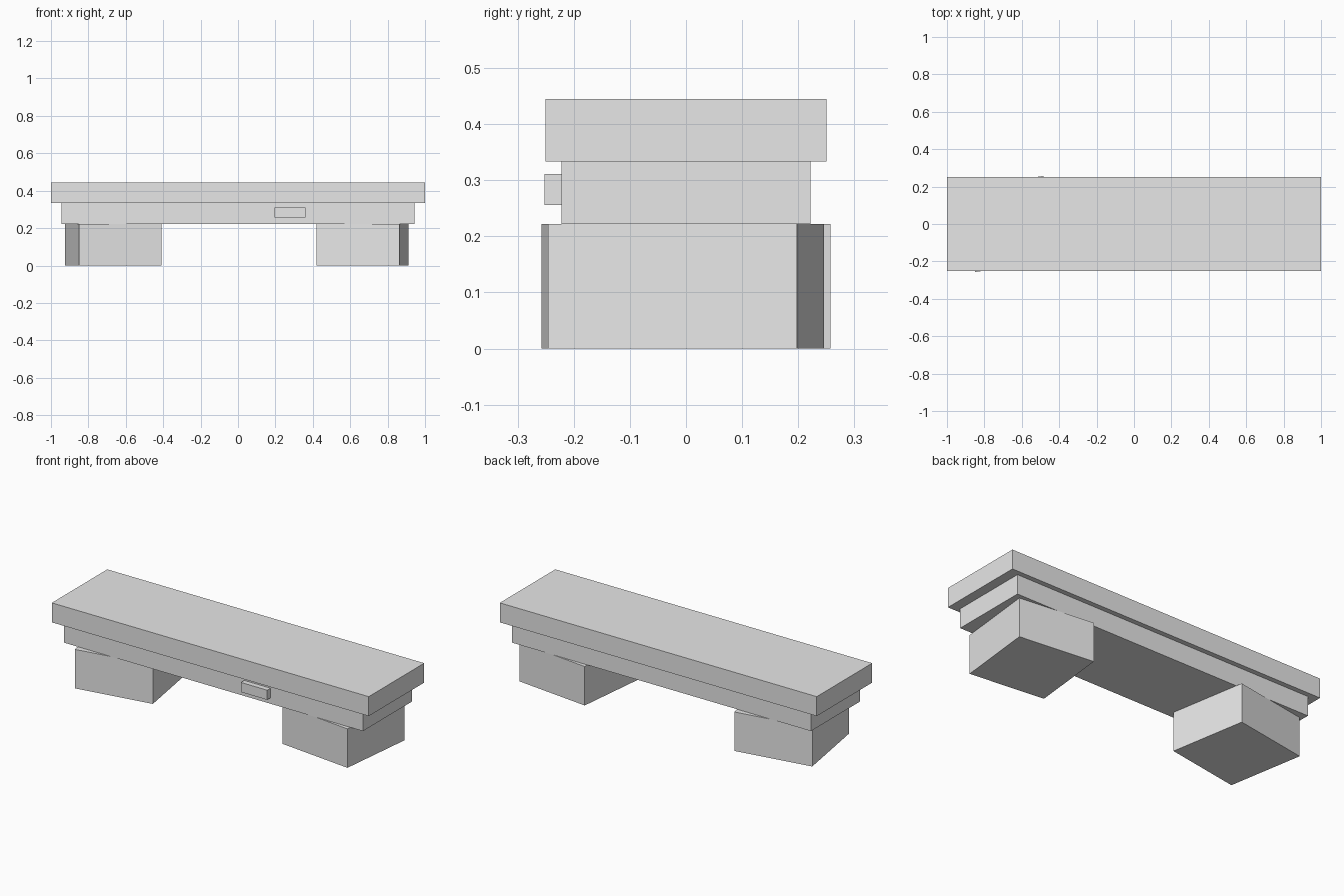
import bpy
import math

default_cube = bpy.data.objects.get("Cube")
if default_cube:
    bpy.data.objects.remove(default_cube, do_unlink=True)

# One plain material for the whole bench
grey = bpy.data.materials.new("light_grey")
grey.use_nodes = True
colour = (0.8, 0.8, 0.8, 1)
grey.diffuse_color = colour
grey.node_tree.nodes["Principled BSDF"].inputs["Base Color"].default_value = colour

LAYER = 2 / 9       # height of the legs; the slabs are half as thick


def box(name, size, x, y, bottom, turn=0):
    """Flat-shaded block resting at the given height, turned about z in degrees."""
    bpy.ops.mesh.primitive_cube_add(size=1, location=(x, y, bottom + size[2] / 2))
    ob = bpy.context.object
    ob.name = name
    ob.scale = size
    ob.rotation_euler.z = math.radians(turn)
    ob.data.materials.append(grey)
    return ob


# Square block legs, each slightly turned
for name, x, turn in (("right_leg", -0.667, 9.7), ("left_leg", 0.665, -6.2)):
    box(name, (0.446, 0.446, LAYER), x, 0, 0, turn)

# Stepped slabs
box("apron", (1.888, 0.444, LAYER / 2), 0, 0, LAYER)
box("bench_top", (2, 0.5, LAYER / 2), 0, 0, LAYER * 1.5)

# Small plaque block on the front of the apron
box("front_plaque", (0.166, 0.06, 0.055), 0.278, -0.222, 0.256)
